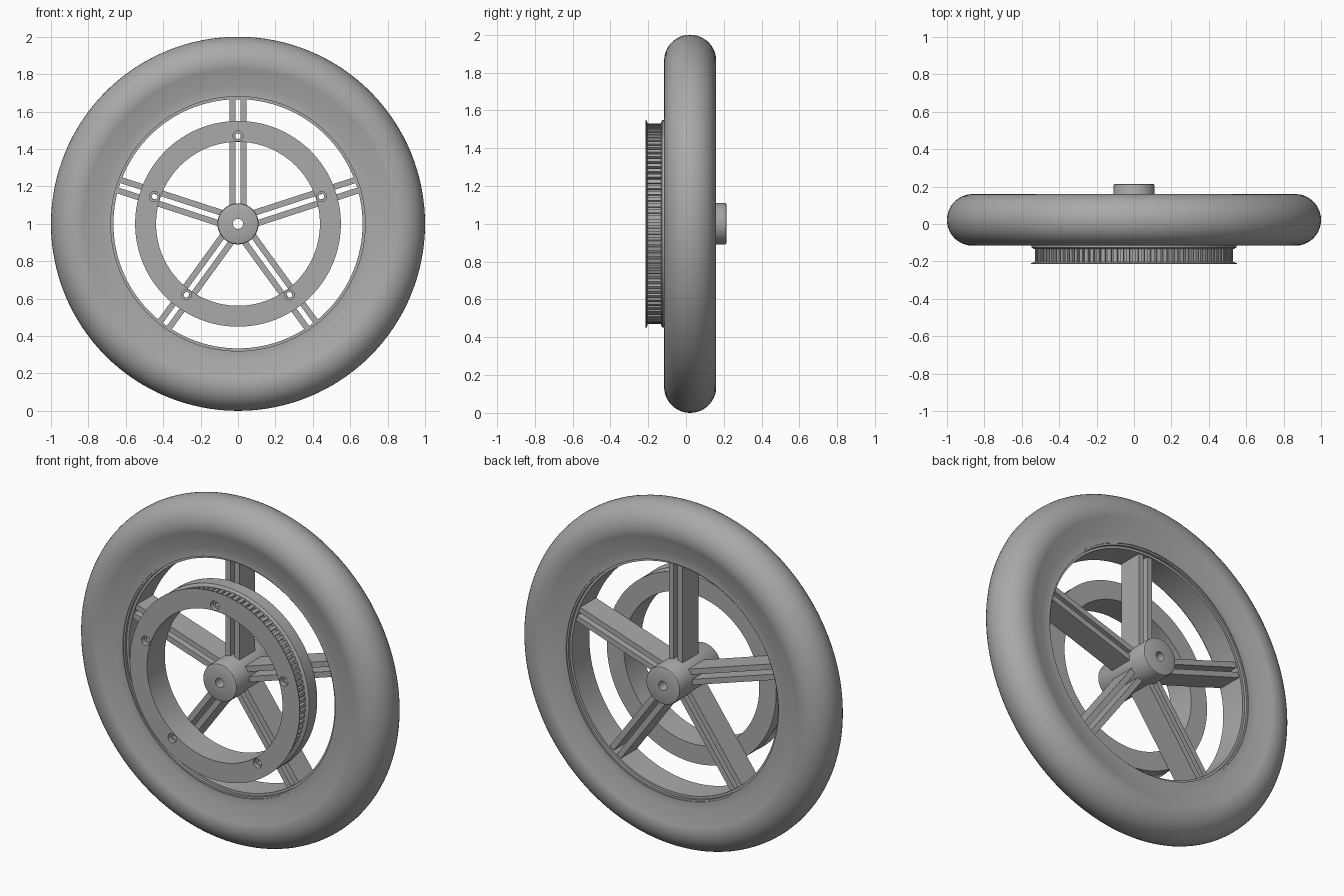
import bpy, bmesh, math
from mathutils import Matrix, Vector

if "Cube" in bpy.data.objects:
    bpy.data.objects.remove(bpy.data.objects["Cube"])

CENTRE = Vector((0, 0, 1))
MID = 0.022            # mid plane of the wheel along y
SPOKES = 5

grey = bpy.data.materials.new("plain grey")
grey.use_nodes = True
grey.diffuse_color = (0.4, 0.4, 0.4, 1)
grey.node_tree.nodes["Principled BSDF"].inputs["Base Color"].default_value = (0.4, 0.4, 0.4, 1)


def finish(name, bm):
    """Turn a bmesh into a named object standing on the wheel centre."""
    bmesh.ops.recalc_face_normals(bm, faces=bm.faces)
    bmesh.ops.translate(bm, verts=bm.verts, vec=CENTRE)
    mesh = bpy.data.meshes.new(name)
    bm.to_mesh(mesh)
    bm.free()
    mesh.materials.append(grey)
    obj = bpy.data.objects.new(name, mesh)
    bpy.context.collection.objects.link(obj)
    return obj


def activate(obj):
    bpy.ops.object.select_all(action='DESELECT')
    obj.select_set(True)
    bpy.context.view_layer.objects.active = obj


def smooth(obj, angle=30):
    activate(obj)
    bpy.ops.object.shade_smooth_by_angle(angle=math.radians(angle))


def lathe_into(bm, profile, segments, offset=Vector((0, 0, 0))):
    """Spin a closed (radius, y) profile around the y axis."""
    rings = []
    for i in range(segments):
        a = math.tau * i / segments
        rings.append([bm.verts.new(Vector((r * math.sin(a), y, r * math.cos(a))) + offset)
                      for r, y in profile])
    n = len(profile)
    for i in range(segments):
        a, b = rings[i], rings[(i + 1) % segments]
        for j in range(n):
            k = (j + 1) % n
            bm.faces.new((a[j], a[k], b[k], b[j]))


def lathe(name, profile, segments=128):
    bm = bmesh.new()
    lathe_into(bm, profile, segments)
    return finish(name, bm)


def box(bm, size, location, angle):
    """Box placed along the radial direction, turned about the y axis."""
    m = (Matrix.Rotation(angle, 4, 'Y') @ Matrix.Translation(location)
         @ Matrix.Diagonal((*size, 1)))
    bmesh.ops.create_cube(bm, size=1, matrix=m)


# Tyre: round tread, flanks tapering in to the rim
R = 0.138
tread = [(1 - R + R * math.cos(math.radians(t)), MID + R * math.sin(math.radians(t)))
         for t in range(-104, 105, 8)]
tyre = lathe("tyre", tread + [(0.735, MID + 0.1), (0.69, MID + 0.1),
                              (0.69, MID - 0.1), (0.735, MID - 0.1)])
smooth(tyre)

# Rim: thin band with a stepped lip on both sides
rim = lathe("rim", [(0.692, MID - 0.095), (0.68, MID - 0.095), (0.68, MID - 0.08),
                    (0.666, MID - 0.08), (0.666, MID + 0.08), (0.68, MID + 0.08),
                    (0.68, MID + 0.095), (0.692, MID + 0.095)])
smooth(rim)

# Hub: bored cylinder with softened ends
hub = lathe("hub", [(0.027, -0.17), (0.1, -0.17), (0.107, -0.167), (0.11, -0.16),
                    (0.11, 0.205), (0.107, 0.212), (0.1, 0.215), (0.027, 0.215)], 64)
smooth(hub)

# Spokes: pairs of parallel plates with an open slot between them
bm = bmesh.new()
for i in range(SPOKES):
    for side in (-1, 1):
        box(bm, (0.032, 0.146, 0.575), (side * 0.029, MID, 0.385), math.tau * i / SPOKES)
finish("spokes", bm)

# Belt pulley: ring with two thin flanges around a toothed channel
pulley = lathe("belt_pulley", [(0.438, -0.215), (0.55, -0.215), (0.55, -0.21), (0.535, -0.203),
                               (0.512, -0.203), (0.512, -0.133), (0.535, -0.133),
                               (0.548, -0.126), (0.548, -0.051), (0.438, -0.051)])

# Countersunk bolt holes through the pulley
bm = bmesh.new()
for i in range(SPOKES):
    a = math.tau * i / SPOKES
    where = Vector((0.469 * math.sin(a), 0, 0.469 * math.cos(a)))
    core = [(0.027, -0.25), (0.027, -0.19), (0.015, -0.19), (0.015, 0), (0.004, 0), (0.004, -0.25)]
    lathe_into(bm, [(r, y) for r, y in core[:4]] + [(0.0001, 0), (0.0001, -0.25)], 24, where)
bmesh.ops.remove_doubles(bm, verts=bm.verts, dist=0.0005)
cutter = finish("hole_cutter", bm)
cutter.hide_render = True
cut = pulley.modifiers.new("holes", 'BOOLEAN')
cut.operation = 'DIFFERENCE'
cut.solver = 'EXACT'
cut.object = cutter
activate(pulley)
bpy.ops.object.modifier_apply(modifier=cut.name)
bpy.data.objects.remove(cutter)
smooth(pulley, 20)

# Pulley teeth
TEETH = 100
bm = bmesh.new()
for i in range(TEETH):
    box(bm, (0.019, 0.072, 0.022), (0, -0.168, 0.519), math.tau * i / TEETH)
finish("pulley_teeth", bm)
